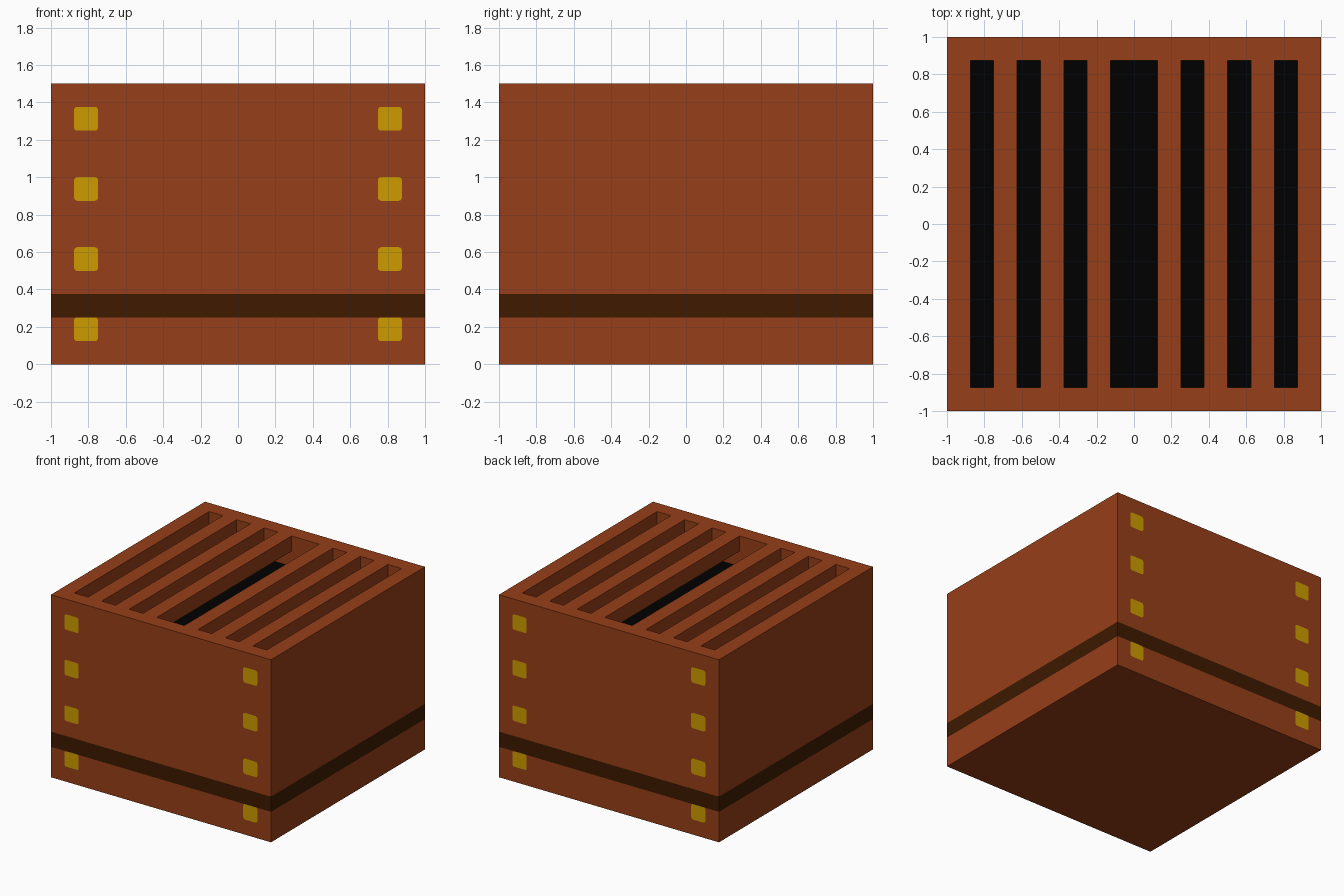
import bpy, bmesh
from mathutils import Vector

default = bpy.data.objects.get("Cube")
if default:
    bpy.data.objects.remove(default, do_unlink=True)


def material(name, rgb):
    m = bpy.data.materials.new(name)
    m.use_nodes = True
    m.diffuse_color = (*rgb, 1)
    bsdf = next(n for n in m.node_tree.nodes if n.type == 'BSDF_PRINCIPLED')
    bsdf.inputs["Base Color"].default_value = (*rgb, 1)
    return m


BROWN = material("red brown", (0.305, 0.049, 0.009))
DARK = material("dark brown", (0.049, 0.010, 0.0))
GOLD = material("gold", (0.61, 0.33, 0.0))
BLACK = material("black", (0.0, 0.0, 0.0))


def finish(bm, name, mats):
    mesh = bpy.data.meshes.new(name)
    bm.to_mesh(mesh)
    bm.free()
    for m in mats:
        mesh.materials.append(m)
    obj = bpy.data.objects.new(name, mesh)
    bpy.context.collection.objects.link(obj)


def add_box(bm, lo, hi):
    for v in bmesh.ops.create_cube(bm, size=1)["verts"]:
        v.co = Vector([a + (c + 0.5) * (b - a) for a, b, c in zip(lo, hi, v.co)])


HEIGHT, INNER = 1.5, 0.875
SLAT_THICKNESS, POCKET_DEPTH = 0.125, 0.25
BAND = (0.25, 0.375)
SLATS = [(0.125, 0.25), (0.375, 0.5), (0.625, 0.75)]

# Box, cut along the dark band and the rim of the pocket
bm = bmesh.new()
add_box(bm, (-1, -1, 0), (1, 1, HEIGHT))
cuts = [((0, 0, z), (0, 0, 1)) for z in BAND]
for s in (-INNER, INNER):
    cuts += [((s, 0, 0), (1, 0, 0)), ((0, s, 0), (0, 1, 0))]
for co, no in cuts:
    bmesh.ops.bisect_plane(bm, geom=bm.verts[:] + bm.edges[:] + bm.faces[:],
                           plane_co=co, plane_no=no)
bm.normal_update()
for f in bm.faces:
    if abs(f.normal.z) < 0.5 and BAND[0] < f.calc_center_median().z < BAND[1]:
        f.material_index = 1

# Pocket below the slats, with a black floor
mouth = [f for f in bm.faces if f.normal.z > 0.5
         and f.calc_center_median().xy.length < 0.1]
new = bmesh.ops.extrude_face_region(bm, geom=mouth)["geom"]
bmesh.ops.delete(bm, geom=[f for f in mouth if f.is_valid], context='FACES_ONLY')
bmesh.ops.translate(bm, vec=(0, 0, -POCKET_DEPTH),
                    verts=[g for g in new if isinstance(g, bmesh.types.BMVert)])
for g in new:
    if isinstance(g, bmesh.types.BMFace):
        g.material_index = 2
bmesh.ops.recalc_face_normals(bm, faces=bm.faces[:])
finish(bm, "box", [BROWN, DARK, BLACK])

# Slats across the top, flush with the rim
bm = bmesh.new()
for a, b in SLATS + [(-b, -a) for a, b in SLATS]:
    add_box(bm, (a, -INNER, HEIGHT - SLAT_THICKNESS), (b, INNER, HEIGHT))
finish(bm, "slats", [BROWN])

# Gold studs: flat round-cornered plates on the front and back
for name, side in (("front_studs", -1), ("back_studs", 1)):
    bm = bmesh.new()
    for x in (-0.8125, 0.8125):
        for z in (0.1875, 0.5625, 0.9375, 1.3125):
            corners = [(-1, -1), (1, -1), (1, 1), (-1, 1)]
            bm.faces.new([bm.verts.new((x - side * u * 0.064, side * 1.001, z + w * 0.0635))
                          for u, w in corners])
    bmesh.ops.bevel(bm, geom=bm.verts[:], offset=0.016, segments=3, profile=0.5,
                    affect='VERTICES')
    finish(bm, name, [GOLD])
